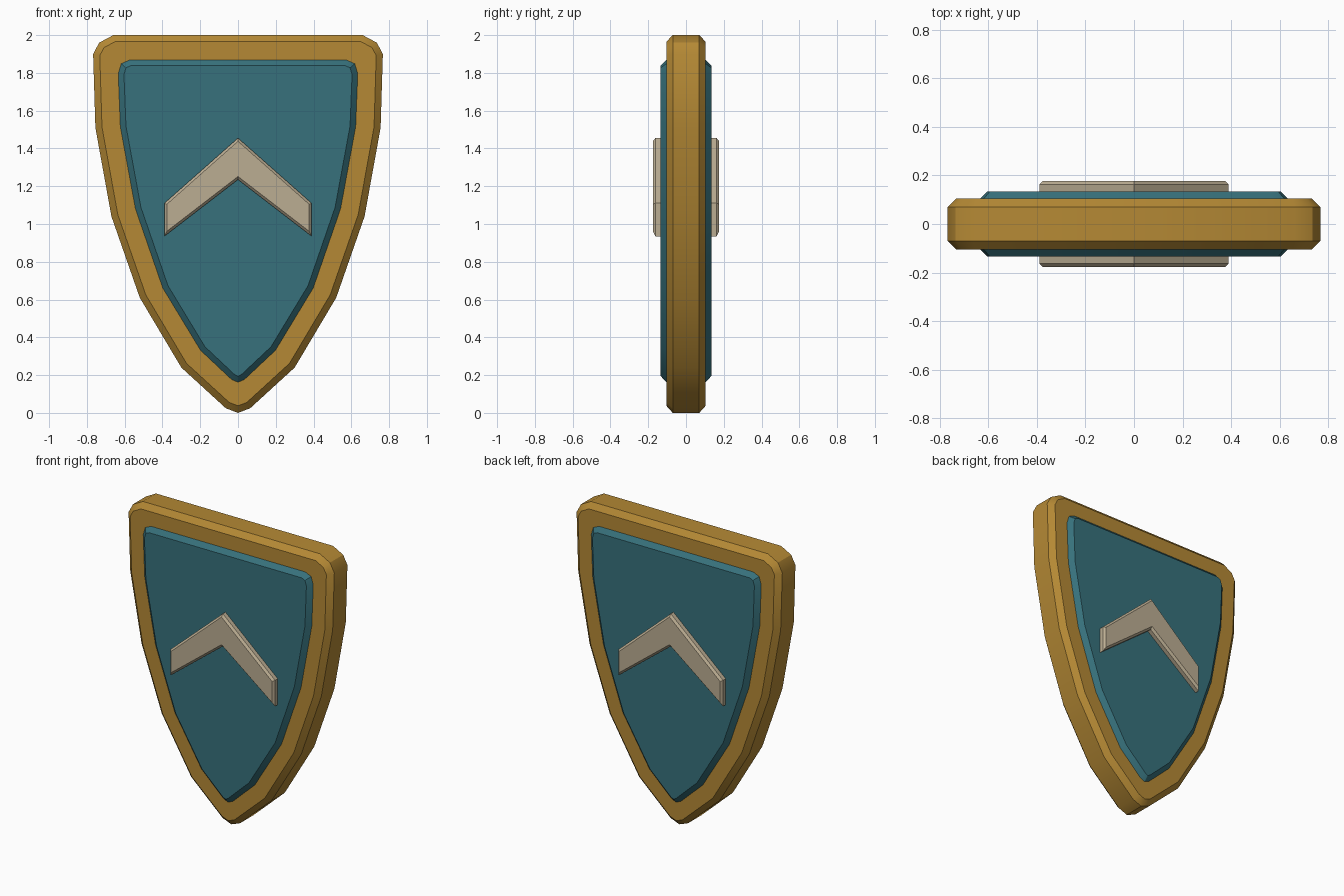
import bpy
import bmesh
from mathutils import Vector

cube = bpy.data.objects.get("Cube")
if cube:
    bpy.data.objects.remove(cube, do_unlink=True)


def material(name, colour):
    mat = bpy.data.materials.new(name)
    mat.use_nodes = True
    mat.diffuse_color = (*colour, 1)
    mat.node_tree.nodes["Principled BSDF"].inputs["Base Color"].default_value = (*colour, 1)
    return mat


def mirrored(half):
    """Close a right-hand half outline by mirroring it across x = 0."""
    return half + [(-x, z) for x, z in reversed(half) if x > 0]


def inset(outline, width):
    """Move every side of a counter-clockwise outline inwards by width."""
    points = [Vector(p) for p in outline]
    result = []
    for i, p in enumerate(points):
        a = (p - points[i - 1]).normalized()
        b = (points[(i + 1) % len(points)] - p).normalized()
        normal = Vector((-a.y - b.y, a.x + b.x)).normalized()
        result.append(p + normal * width / normal.dot(Vector((-a.y, a.x))))
    return result


def chamfered_slab(name, outline, depth, chamfer_width, chamfer_depth, mat):
    """Slab centred on y = 0 with chamfered front and back borders."""
    bm = bmesh.new()
    small = inset(outline, chamfer_width)
    shoulder = depth - chamfer_depth
    rings = [[bm.verts.new((x, y, z)) for x, z in shape]
             for shape, y in ((small, -depth), (outline, -shoulder),
                              (outline, shoulder), (small, depth))]
    count = len(outline)
    for near, far in zip(rings, rings[1:]):
        for i in range(count):
            j = (i + 1) % count
            bm.faces.new((near[i], far[i], far[j], near[j]))
    bm.faces.new(rings[0])
    bm.faces.new(rings[-1][::-1])
    bmesh.ops.recalc_face_normals(bm, faces=bm.faces)
    mesh = bpy.data.meshes.new(name)
    bm.to_mesh(mesh)
    bm.free()
    mesh.materials.append(mat)
    obj = bpy.data.objects.new(name, mesh)
    bpy.context.collection.objects.link(obj)
    bpy.ops.object.select_all(action="DESELECT")
    obj.select_set(True)
    bpy.context.view_layer.objects.active = obj
    bpy.ops.object.shade_smooth_by_angle()
    return obj


gold = material("gold", (0.46, 0.25, 0.035))
teal = material("teal", (0.038, 0.165, 0.20))
cream = material("cream", (0.50, 0.42, 0.29))

# Thick outer rim
rim = mirrored([(0, 0), (0.065, 0.025), (0.30, 0.24), (0.52, 0.61), (0.67, 1.04),
                (0.755, 1.51), (0.767, 1.9), (0.735, 1.96), (0.66, 2)])
chamfered_slab("shield_rim", rim, 0.104, 0.035, 0.034, gold)

# Raised panel, showing on both sides
panel = mirrored([(0, 0.16), (0.035, 0.175), (0.20, 0.33), (0.40, 0.66), (0.545, 1.08),
                  (0.625, 1.515), (0.636, 1.795), (0.62, 1.85), (0.575, 1.87)])
chamfered_slab("shield_panel", panel, 0.134, 0.032, 0.032, teal)

# Chevron emblem, showing on both sides
chevron = mirrored([(0, 1.235), (0.39, 0.935), (0.39, 1.11), (0, 1.455)])
# The apex lies on the axis, so the mirrored half already follows it round
chamfered_slab("chevron_emblem", chevron, 0.176, 0.013, 0.014, cream)
